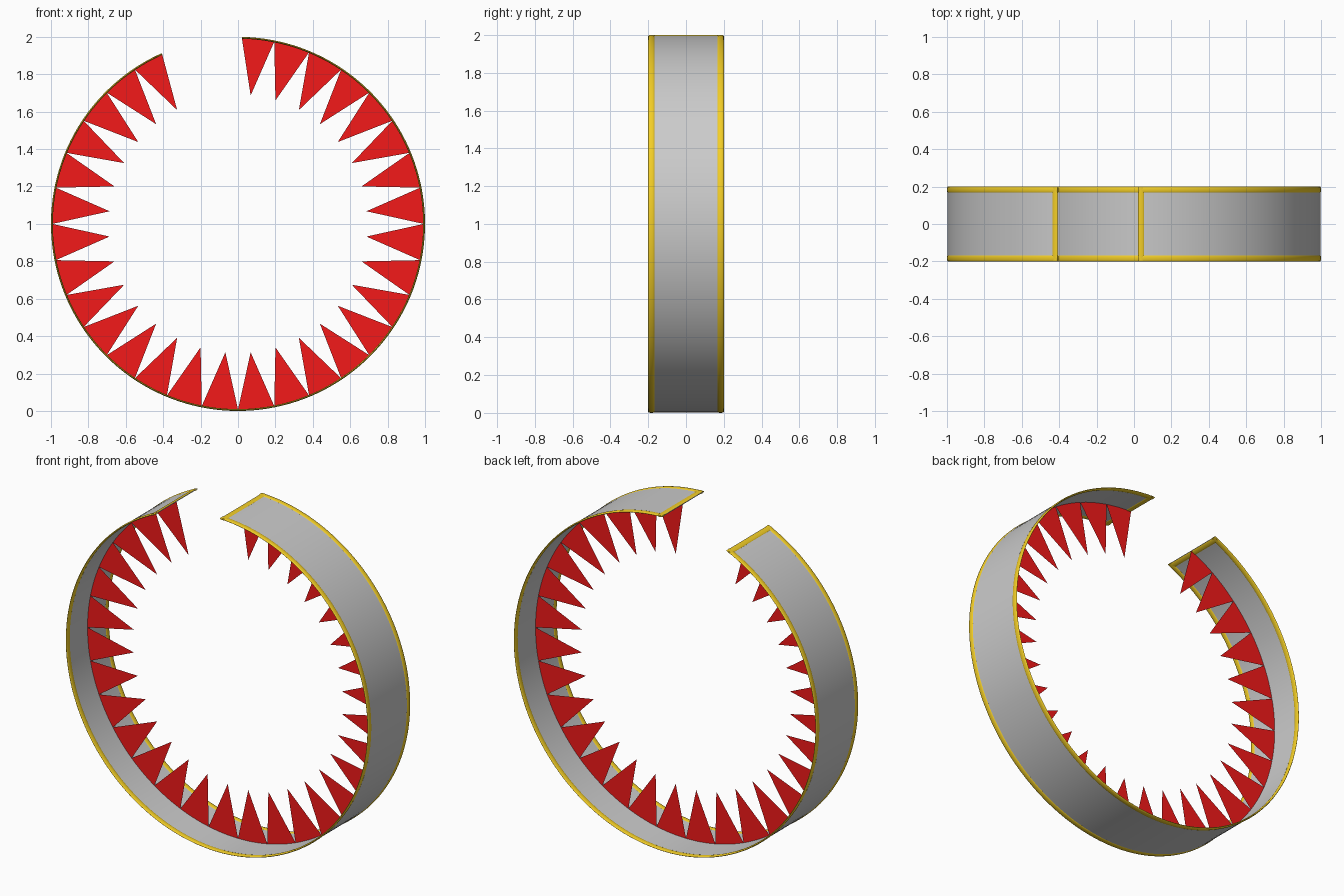
import bpy, bmesh
from math import sin, cos, radians, pi

if "Cube" in bpy.data.objects:
    bpy.data.objects.remove(bpy.data.objects["Cube"])

R, HALF = 0.995, 0.2           # band mid radius, half width
A0, A1 = 1.2, 335.9            # band ends, degrees clockwise from the top
TRIM_W, TRIM_T = 0.017, 0.005  # trim half width and half thickness
STEPS = 144


def material(name, rgb):
    m = bpy.data.materials.new(name)
    m.diffuse_color = (*rgb, 1)
    m.use_nodes = True
    m.node_tree.nodes["Principled BSDF"].inputs["Base Color"].default_value = m.diffuse_color
    return m


def polar(a, r, y):
    return (r * sin(radians(a)), y, 1 + r * cos(radians(a)))


def finish(name, bm, mat=None):
    bmesh.ops.recalc_face_normals(bm, faces=bm.faces)
    me = bpy.data.meshes.new(name)
    bm.to_mesh(me)
    bm.free()
    ob = bpy.data.objects.new(name, me)
    bpy.context.collection.objects.link(ob)
    if mat:
        me.materials.append(mat)
    bpy.ops.object.select_all(action='DESELECT')
    bpy.context.view_layer.objects.active = ob
    ob.select_set(True)
    bpy.ops.object.shade_smooth_by_angle(angle=radians(50))
    return ob


def sweep(bm, sections):
    """Join closed cross-sections into a capped tube."""
    rings = [[bm.verts.new(p) for p in s] for s in sections]
    n = len(rings[0])
    for a, b in zip(rings, rings[1:]):
        for i in range(n):
            j = (i + 1) % n
            bm.faces.new((a[i], a[j], b[j], b[i]))
    bm.faces.new(rings[0])
    bm.faces.new(rings[-1][::-1])


angles = [A0 + (A1 - A0) * i / STEPS for i in range(STEPS + 1)]
oval = [(TRIM_W * cos(2 * pi * i / 12), TRIM_T * sin(2 * pi * i / 12)) for i in range(12)]
gold = material("gold", (0.9, 0.62, 0.02))
red = material("red", (0.9, 0.01, 0.01))

# Thin open band
bm = bmesh.new()
w, t = HALF - 0.01, 0.002
rect = [(-w, -t), (w, -t), (w, t), (-w, t)]
sweep(bm, [[polar(a, R + r, y) for y, r in rect] for a in angles])
finish("band", bm)

# Rounded trim along both rims and across both ends
bm = bmesh.new()
for side in (-1, 1):
    yc = side * (HALF - TRIM_W)
    sweep(bm, [[polar(a, R + r, yc + y) for y, r in oval] for a in angles])
half_deg = TRIM_W / R * 180 / pi
for ac in (A0 + half_deg, A1 - half_deg):
    sweep(bm, [[polar(ac + d / TRIM_W * half_deg, R + r, y) for d, r in oval]
               for y in (-HALF + 0.004, HALF - 0.004)])
finish("edge_trim", bm, gold)

# Flat inward-pointing teeth on the middle plane
bm = bmesh.new()
PITCH = 360 / 32
for k in range(30):
    a, b = max(k * PITCH, A0), min((k + 1) * PITCH, A1)
    pts = [polar(a + (b - a) * i / 5, R - 0.002, 0) for i in range(6)]
    pts.append(polar((k + 0.5) * PITCH, 0.69, 0))
    bm.faces.new([bm.verts.new(p) for p in pts])
finish("teeth", bm, red)
